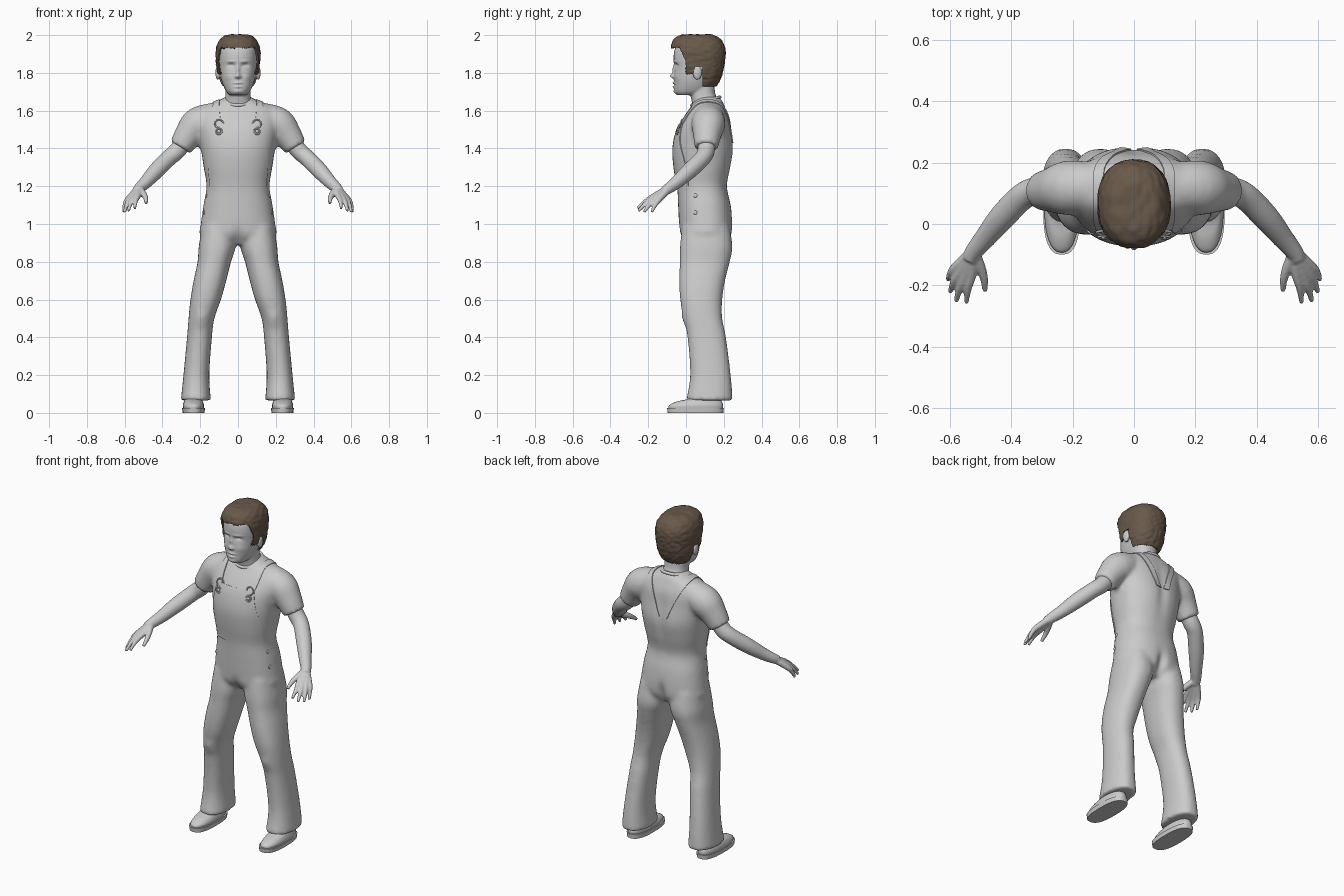
import bpy, bmesh, math
from mathutils import Vector, Matrix, noise
from mathutils.bvhtree import BVHTree

if "Cube" in bpy.data.objects:
    bpy.data.objects.remove(bpy.data.objects["Cube"])


def material(name, rgb):
    m = bpy.data.materials.new(name)
    m.use_nodes = True
    m.diffuse_color = (*rgb, 1)
    m.node_tree.nodes["Principled BSDF"].inputs["Base Color"].default_value = (*rgb, 1)
    return m


GREY = material("light grey", (0.6, 0.6, 0.6))
BROWN = material("brown hair", (0.14, 0.1, 0.068))


def bake(ob):
    dg = bpy.context.evaluated_depsgraph_get()
    me = bpy.data.meshes.new_from_object(ob.evaluated_get(dg))
    ob.modifiers.clear()
    ob.data = me


def finish(ob, mat):
    ob.data.materials.clear()
    ob.data.materials.append(mat)
    ob.data.shade_smooth()
    ob.data.set_sharp_from_angle(angle=math.radians(50))


def make(name, bm, mat=GREY, voxel=0, relax=6, thick=0):
    """Turn a bmesh into an object, optionally fused by a voxel remesh or thickened."""
    bmesh.ops.recalc_face_normals(bm, faces=bm.faces)
    me = bpy.data.meshes.new(name)
    bm.to_mesh(me)
    bm.free()
    ob = bpy.data.objects.new(name, me)
    bpy.context.collection.objects.link(ob)
    if voxel:
        r = ob.modifiers.new("fuse", 'REMESH')
        r.mode, r.voxel_size = 'VOXEL', voxel
        s = ob.modifiers.new("relax", 'SMOOTH')
        s.factor, s.iterations = 0.5, relax
    if thick:
        s = ob.modifiers.new("thickness", 'SOLIDIFY')
        s.thickness, s.offset = thick, 0
    if ob.modifiers:
        bake(ob)
    finish(ob, mat)
    return ob


def spline(rows, n=4):
    """Catmull-Rom interpolation through tuples."""
    rows = [Vector(r) for r in rows]
    out = []
    for i in range(len(rows) - 1):
        a, b, c, d = rows[max(i - 1, 0)], rows[i], rows[i + 1], rows[min(i + 2, len(rows) - 1)]
        for k in range(n):
            t = k / n
            out.append(b + (c - a) * (t / 2) + (a * 2 - b * 5 + c * 4 - d) * (t * t / 2)
                       + (b * 3 - a - c * 3 + d) * (t ** 3 / 2))
    return out + [rows[-1]]


def loft(bm, rings):
    vs = [[bm.verts.new(p) for p in ring] for ring in rings]
    for a, b in zip(vs, vs[1:]):
        for i in range(len(a)):
            j = (i + 1) % len(a)
            bm.faces.new((a[i], a[j], b[j], b[i]))
    bm.faces.new(vs[0][::-1])
    bm.faces.new(vs[-1])


def stack(bm, rows, side=1, n=32, power=2.3):
    """Horizontal rounded rings: rows of z, x0, x1, y0, y1."""
    rings = []
    for z, x0, x1, y0, y1 in spline(rows):
        ring = []
        for k in range(n):
            c, s = math.cos(k * math.tau / n), math.sin(k * math.tau / n)
            c, s = [math.copysign(abs(q) ** (2 / power), q) for q in (c, s)]
            ring.append((side * ((x0 + x1) + c * (x1 - x0)) / 2, ((y0 + y1) + s * (y1 - y0)) / 2, z))
        rings.append(ring)
    loft(bm, rings)


def centred(bm, rows):
    stack(bm, [(z, -r, r, y0, y1) for z, r, y0, y1 in rows])


def tube(bm, points, side=1, n=16):
    """Round tube: points of x, y, z, radius."""
    pts = spline(points)
    rings = []
    for i, p in enumerate(pts):
        t = (pts[min(i + 1, len(pts) - 1)] - pts[max(i - 1, 0)]).xyz.normalized()
        u = t.cross(Vector((0.3, 0.2, 1))).normalized()
        v = t.cross(u)
        ring = [p.xyz + (u * math.cos(a) + v * math.sin(a)) * p.w
                for a in (k * math.tau / n for k in range(n))]
        rings.append([(side * q.x, q.y, q.z) for q in ring])
    loft(bm, rings)


def ball(bm, centre, size):
    bmesh.ops.create_uvsphere(bm, u_segments=20, v_segments=12, radius=1,
                              matrix=Matrix.Translation(centre) @ Matrix.Diagonal((*size, 1)))


def sculpt(ob, marks, facing):
    """Push soft bumps and dents (x, z, width, height, dy) into one side."""
    bm = bmesh.new()
    bm.from_mesh(ob.data)
    for v in bm.verts:
        w = min(1, v.normal.y * facing * 2)
        if w > 0:
            px, pz = abs(v.co.x), v.co.z
            v.co.y += w * sum(d * math.exp(-((px - x) / sx) ** 2 - ((pz - z) / sz) ** 2)
                              for x, z, sx, sz, d in marks)
    bm.to_mesh(ob.data)
    bm.free()


def torus(name, loc, rot, major, minor, scale=(1, 1, 1)):
    bpy.ops.mesh.primitive_torus_add(location=loc, rotation=rot, major_radius=major,
                                     minor_radius=minor, major_segments=32, minor_segments=8)
    ob = bpy.context.object
    ob.name, ob.scale = name, scale
    finish(ob, GREY)


# Clothing: torso, trouser legs and short sleeves fused together
bm = bmesh.new()
centred(bm, [(.89, .12, .01, .2), (.94, .2, -.03, .24), (1, .197, -.037, .247), (1.1, .183, -.042, .237),
             (1.2, .167, -.047, .217), (1.3, .182, -.062, .237), (1.4, .197, -.068, .252),
             (1.5, .212, -.047, .238), (1.57, .215, -.01, .227), (1.62, .185, .025, .207),
             (1.655, .1, .045, .19), (1.675, .065, .06, .17)])
for s in (-1, 1):
    stack(bm, [(.99, .01, .19, -.02, .23), (.88, .012, .208, -.032, .246), (.8, .037, .214, -.033, .232),
               (.7, .062, .235, -.036, .207), (.6, .09, .252, -.031, .192), (.5, .125, .262, -.012, .192),
               (.4, .138, .27, .008, .212), (.2, .152, .289, .022, .237), (.065, .143, .303, .0, .248)], s)
    tube(bm, [(.12, .12, 1.565, .08), (.21, .118, 1.53, .09), (.26, .112, 1.475, .076),
              (.305, .107, 1.405, .062)], s, 24)
clothes = make("overalls_and_shirt", bm, voxel=.012, relax=6)
sculpt(clothes, [(0, .95, .025, .06, -.025), (0, 1.42, .03, .13, -.01)], 1)
sculpt(clothes, [(0, .92, .03, .05, .015), (.19, .5, .03, .04, -.008)], -1)

bm = bmesh.new()
bm.from_mesh(clothes.data)
surface = BVHTree.FromBMesh(bm)
bm.free()


def on_front(x, z, lift):
    p = surface.ray_cast(Vector((x, -1, z)), Vector((0, 1, 0)))[0]
    return Vector((x, p.y - lift, z))


def sheet(name, rows):
    bm = bmesh.new()
    vs = [[bm.verts.new(p) for p in row] for row in rows]
    for a, b in zip(vs, vs[1:]):
        for i in range(len(a) - 1):
            bm.faces.new((a[i], a[i + 1], b[i + 1], b[i]))
    make(name, bm, thick=.006)


# Bib laid over the chest
bib = spline([(1.2, .148), (1.34, .157), (1.45, .137), (1.53, .122)], 8)
sheet("bib", [[on_front(w * k / 12, z, .002) for k in range(-12, 13)] for z, w in bib])

# Shoulder straps, buckles, hip buttons
for s, label in ((-1, "right"), (1, "left")):
    rows = []
    for p in spline([(.1, -.06, 1.48), (.115, 0, 1.58), (.118, .08, 1.66), (.11, .17, 1.63),
                     (.065, .24, 1.53), (.025, .26, 1.43)], 6):
        row = []
        for k in (-1, 0, 1):
            q, normal, *_ = surface.find_nearest(Vector((s * (p.x + k * .019), p.y, p.z)))
            row.append(q + normal * .002)
        rows.append(row)
    sheet(label + "_strap", rows)
    for z, r in ((1.53, .022), (1.49, .016)):
        torus(label + "_buckle_ring", on_front(s * .1, z, .006), (math.pi / 2 - .25, 0, 0), r, .004)
    bm = bmesh.new()
    ball(bm, on_front(s * .1, 1.49, .007), (.009, .006, .009))
    for z in (1.15, 1.06):
        p = surface.ray_cast(Vector((s, .05, z)), Vector((-s, 0, 0)))[0]
        ball(bm, p, (.005, .011, .011))
    make(label + "_buttons", bm)

# Shirt collar
torus("collar", (0, .105, 1.65), (.28, 0, 0), .073, .009, (1, 1.05, 1))

# Bare arms with hands
for s, label in ((-1, "right"), (1, "left")):
    bm = bmesh.new()
    tube(bm, [(.27, .11, 1.46, .046), (.32, .107, 1.39, .046), (.365, .088, 1.35, .044),
              (.43, .022, 1.285, .043), (.485, -.045, 1.225, .035), (.522, -.09, 1.19, .029),
              (.535, -.115, 1.175, .026)], s, 24)
    wrist = (.525, -.092, 1.187, .021)
    for knuckle, tip in (((.53, -.165, 1.15), (.547, -.257, 1.083)), ((.551, -.168, 1.141), (.58, -.252, 1.069)),
                         ((.57, -.16, 1.134), (.6, -.222, 1.063)), ((.583, -.143, 1.13), (.607, -.182, 1.063))):
        mid = (Vector(knuckle) + Vector(tip)) / 2 + Vector((.003, 0, .006))
        tube(bm, [wrist, (*knuckle, .0165), (*mid, .0125), (*tip, .008)], s, 12)
    tube(bm, [wrist, (.503, -.135, 1.163, .0175), (.489, -.178, 1.138, .0135), (.486, -.217, 1.11, .009)], s, 12)
    make(label + "_arm", bm, voxel=.005, relax=4)

# Shoes with flat soles
for s, label in ((-1, "right"), (1, "left")):
    bm = bmesh.new()
    stack(bm, [(.02, .182, .29, -.092, .195), (.04, .18, .292, -.09, .197), (.06, .186, .286, -.05, .19),
               (.08, .193, .28, .02, .18), (.14, .195, .275, .05, .17)], s)
    make(label + "_shoe", bm)
    bm = bmesh.new()
    stack(bm, [(0, .177, .293, -.097, .198), (.026, .175, .296, -.1, .2)], s, power=2.6)
    make(label + "_sole", bm)

# Head, neck and ears fused, then face modelled
bm = bmesh.new()
centred(bm, [(1.682, .042, -.045, .06), (1.7, .062, -.06, .11), (1.74, .081, -.063, .14),
             (1.78, .092, -.063, .16), (1.83, .099, -.061, .18), (1.88, .101, -.066, .188),
             (1.93, .097, -.058, .182), (1.965, .07, -.03, .15), (1.98, .04, 0, .12)])
centred(bm, [(1.6, .085, .04, .2), (1.65, .072, .03, .175), (1.69, .066, .022, .155), (1.76, .066, .02, .15)])
for s in (-1, 1):
    ball(bm, (s * .107, .06, 1.8), (.013, .024, .038))
head = make("head", bm, voxel=.005, relax=6)
sculpt(head, [(.037, 1.838, .019, .013, .014), (.037, 1.832, .013, .007, -.007), (.035, 1.86, .024, .006, -.005),
              (0, 1.815, .01, .026, -.012), (0, 1.784, .011, .012, -.021), (.012, 1.779, .007, .006, -.009),
              (0, 1.746, .02, .006, -.009), (0, 1.726, .017, .006, -.009), (0, 1.736, .023, .003, .006),
              (0, 1.7, .022, .012, -.006), (.05, 1.78, .02, .02, -.004)], -1)

# Short tousled hair: shell cut along the hairline
bm = bmesh.new()
centred(bm, [(1.725, .072, .03, .155), (1.76, .093, 0, .174), (1.8, .107, -.05, .19), (1.86, .114, -.07, .202),
             (1.92, .114, -.077, .206), (1.96, .102, -.071, .192), (1.985, .082, -.052, .168),
             (1.999, .05, -.02, .13)])
cap = make("hair_base", bm, BROWN, voxel=.006, relax=3)


def hairline(z):
    if z > 1.932:
        return -1
    if z > 1.86:
        return -.45 * (z - 1.86)
    return 0 if z > 1.795 else .085


def bare(c):
    over_ear = 1.76 < c.z < 1.835 and .045 < c.y < .085
    return c.y < hairline(c.z) or over_ear or c.z < 1.73


bm = bmesh.new()
bm.from_mesh(cap.data)
bpy.data.objects.remove(cap)
for v in bm.verts:
    v.co += v.normal * noise.noise(Vector((v.co.x * 50, v.co.y * 25, v.co.z * 60))) * .004
bmesh.ops.delete(bm, geom=[f for f in bm.faces if bare(f.calc_center_median())], context='FACES')
make("hair", bm, BROWN, thick=.008)
